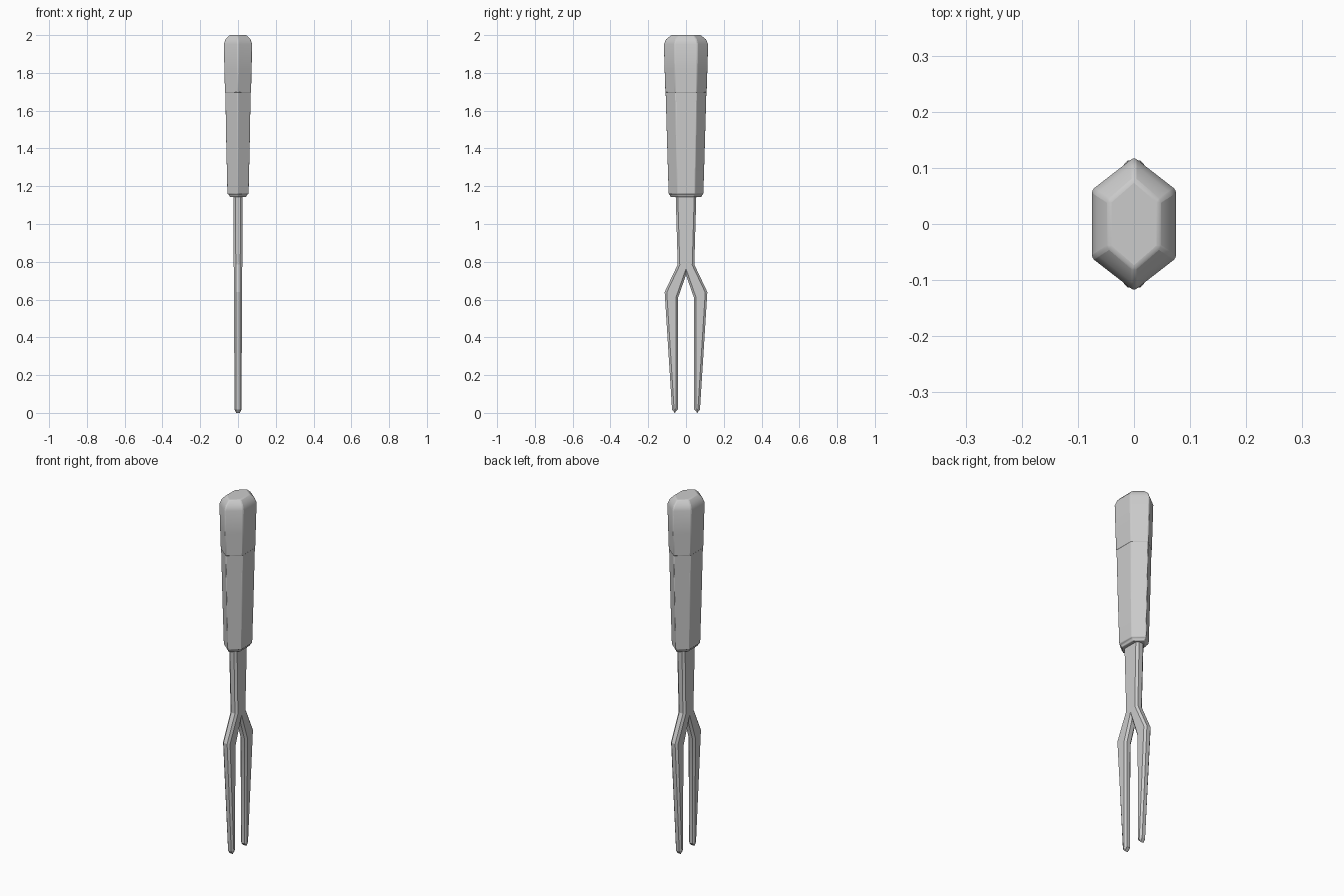
import bpy, bmesh, math

if "Cube" in bpy.data.objects:
    bpy.data.objects.remove(bpy.data.objects["Cube"])


def finish(bm, name, bevel=0.0, angle=30):
    bmesh.ops.recalc_face_normals(bm, faces=bm.faces)
    mesh = bpy.data.meshes.new(name)
    bm.to_mesh(mesh)
    bm.free()
    ob = bpy.data.objects.new(name, mesh)
    bpy.context.collection.objects.link(ob)
    if bevel:
        mod = ob.modifiers.new("edge_bevel", 'BEVEL')
        mod.width = bevel
        mod.segments = 2
        mod.limit_method = 'ANGLE'
        mod.angle_limit = math.radians(25)
    bpy.context.view_layer.objects.active = ob
    ob.select_set(True)
    bpy.ops.object.shade_smooth_by_angle(angle=math.radians(angle))
    ob.select_set(False)
    return ob


def hex_loft(name, rings, bevel):
    """Stack hexagons (half width x, half depth y, z) that point along y."""
    bm = bmesh.new()
    loops = []
    for hx, hy, z in rings:
        s = hy * 0.51
        pts = [(0, hy), (-hx, s), (-hx, -s), (0, -hy), (hx, -s), (hx, s)]
        loops.append([bm.verts.new((x, y, z)) for x, y in pts])
    for a, b in zip(loops, loops[1:]):
        for i in range(6):
            j = (i + 1) % 6
            bm.faces.new((a[i], a[j], b[j], b[i]))
    bm.faces.new(loops[0][::-1])
    bm.faces.new(loops[-1])
    return finish(bm, name, bevel)


# Tapered grip with a small collar underneath
hex_loft("grip", [(0.044, 0.082, 1.143), (0.048, 0.088, 1.155), (0.056, 0.093, 1.16),
                  (0.062, 0.101, 1.42), (0.067, 0.109, 1.70)], 0.004)

# Faceted end cap
hex_loft("end_cap", [(0.069, 0.111, 1.695), (0.072, 0.115, 1.82), (0.075, 0.119, 1.952),
                     (0.066, 0.107, 1.978), (0.045, 0.08, 2.0)], 0.005)

# Two-pronged fork: outline of one half (y, z), mirrored across y = 0
half = [(0.056, 1.2), (0.044, 0.785), (0.113, 0.64), (0.074, 0.018), (0.06, 0.0),
        (0.043, 0.018), (0.042, 0.61)]
outline = half + [(0, 0.73)] + [(-y, z) for y, z in reversed(half)]

bm = bmesh.new()
edge_x = 0.013
rims = []
for x in (-edge_x, edge_x):
    rims.append([bm.verts.new((x, y, z)) for y, z in outline])
n = len(outline)
for i in range(n):
    j = (i + 1) % n
    bm.faces.new((rims[0][i], rims[0][j], rims[1][j], rims[1][i]))
sides = [bm.faces.new(rims[0]), bm.faces.new(rims[1][::-1])]
bmesh.ops.recalc_face_normals(bm, faces=bm.faces)

# Wide chamfer round both flat sides
for face in sides:
    sign = 1 if face.calc_center_median().x > 0 else -1
    bmesh.ops.inset_region(bm, faces=[face], thickness=0.011, use_even_offset=True)
    for v in face.verts:
        v.co.x = sign * 0.025

# Thin the metal towards the tips
for v in bm.verts:
    v.co.x *= 0.72 + 0.28 * v.co.z / 1.2
finish(bm, "fork_prongs", 0, 20)
